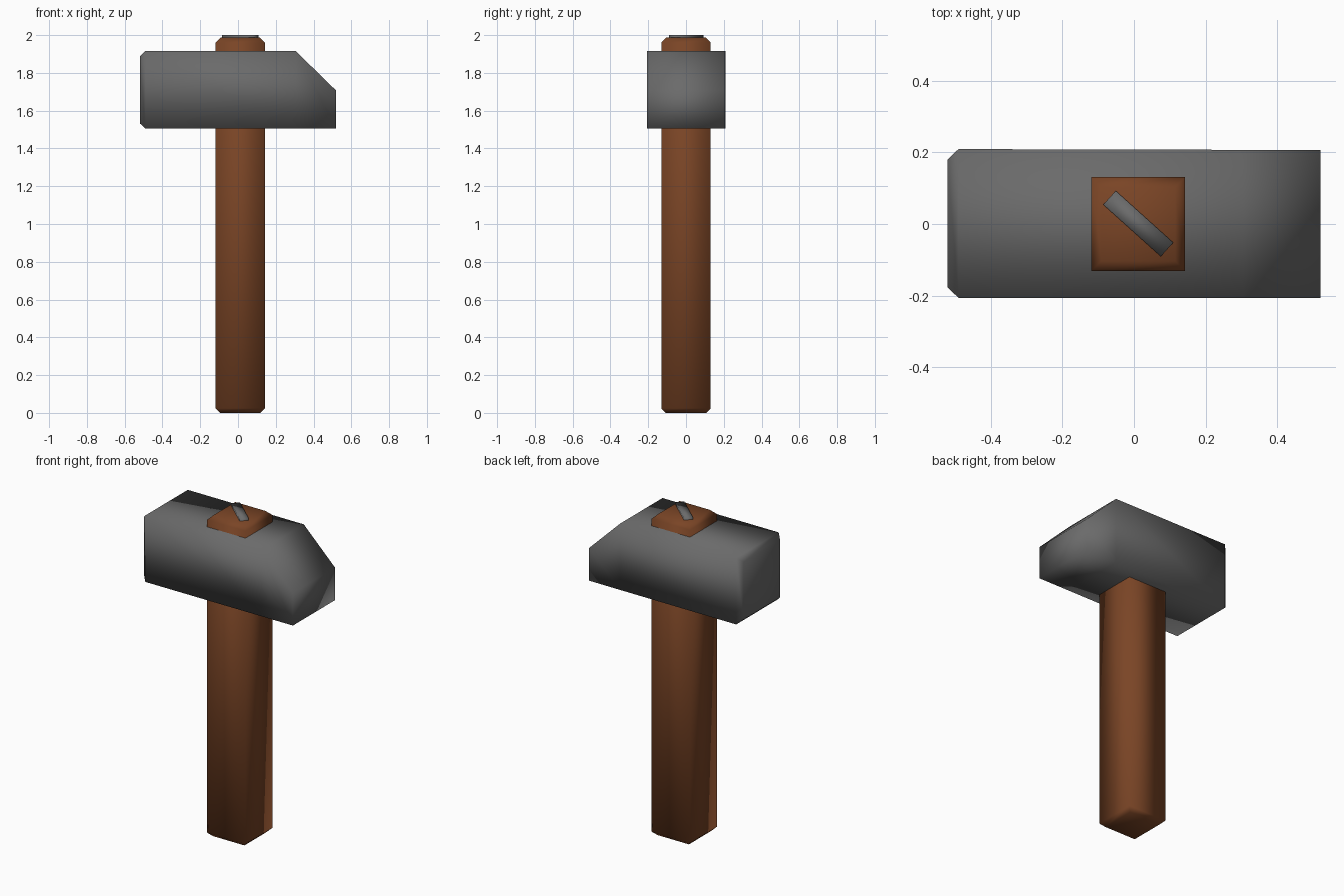
import bpy, bmesh, math
from mathutils import Matrix

if "Cube" in bpy.data.objects:
    bpy.data.objects.remove(bpy.data.objects["Cube"])


def material(name, rgb):
    m = bpy.data.materials.new(name)
    m.diffuse_color = (*rgb, 1)
    m.use_nodes = True
    m.node_tree.nodes["Principled BSDF"].inputs["Base Color"].default_value = m.diffuse_color
    return m


steel = material("dark_steel", (0.145, 0.145, 0.145))
wood = material("brown_wood", (0.195, 0.059, 0.019))


def loft(name, rings, place, mat, matrix=Matrix()):
    """Loft rectangles (t, a0, a1, b0, b1) along an axis; place maps (t, a, b) to xyz."""
    bm = bmesh.new()
    loops = []
    for t, a0, a1, b0, b1 in rings:
        corners = ((a0, b0), (a1, b0), (a1, b1), (a0, b1))
        loops.append([bm.verts.new(place(t, a, b)) for a, b in corners])
    for lo, hi in zip(loops, loops[1:]):
        for i in range(4):
            j = (i + 1) % 4
            bm.faces.new((lo[i], lo[j], hi[j], hi[i]))
    bm.faces.new(loops[0][::-1])
    bm.faces.new(loops[-1])
    bmesh.ops.recalc_face_normals(bm, faces=bm.faces)
    for f in bm.faces:
        f.smooth = True
    bm.transform(matrix)
    me = bpy.data.meshes.new(name)
    bm.to_mesh(me)
    bm.free()
    me.materials.append(mat)
    ob = bpy.data.objects.new(name, me)
    bpy.context.collection.objects.link(ob)
    return ob


along_x = lambda t, a, b: (t, a, b)
along_z = lambda t, a, b: (a, b, t)

# Head: bevelled striking face on the left, sloped peen on the right
loft("hammer_head", [
    (-0.52, -0.177, 0.18, 1.533, 1.887),
    (-0.49, -0.206, 0.209, 1.505, 1.916),
    (0.305, -0.206, 0.207, 1.505, 1.916),
    (0.52, -0.206, 0.206, 1.505, 1.706)], along_x, steel)

# Handle: square shaft with bevelled ends, passing through the head
loft("handle", [
    (0.0, -0.095, 0.119, -0.107, 0.107),
    (0.024, -0.119, 0.143, -0.131, 0.131),
    (1.96, -0.119, 0.143, -0.131, 0.131),
    (1.988, -0.091, 0.115, -0.103, 0.103)], along_z, wood)

# Steel wedge driven diagonally into the handle top
loft("wedge", [
    (1.95, -0.108, 0.108, -0.026, 0.026),
    (2.0, -0.108, 0.108, -0.026, 0.026)], along_z, steel,
    Matrix.Translation((0.012, 0.001, 0)) @ Matrix.Rotation(math.radians(-42), 4, 'Z'))
